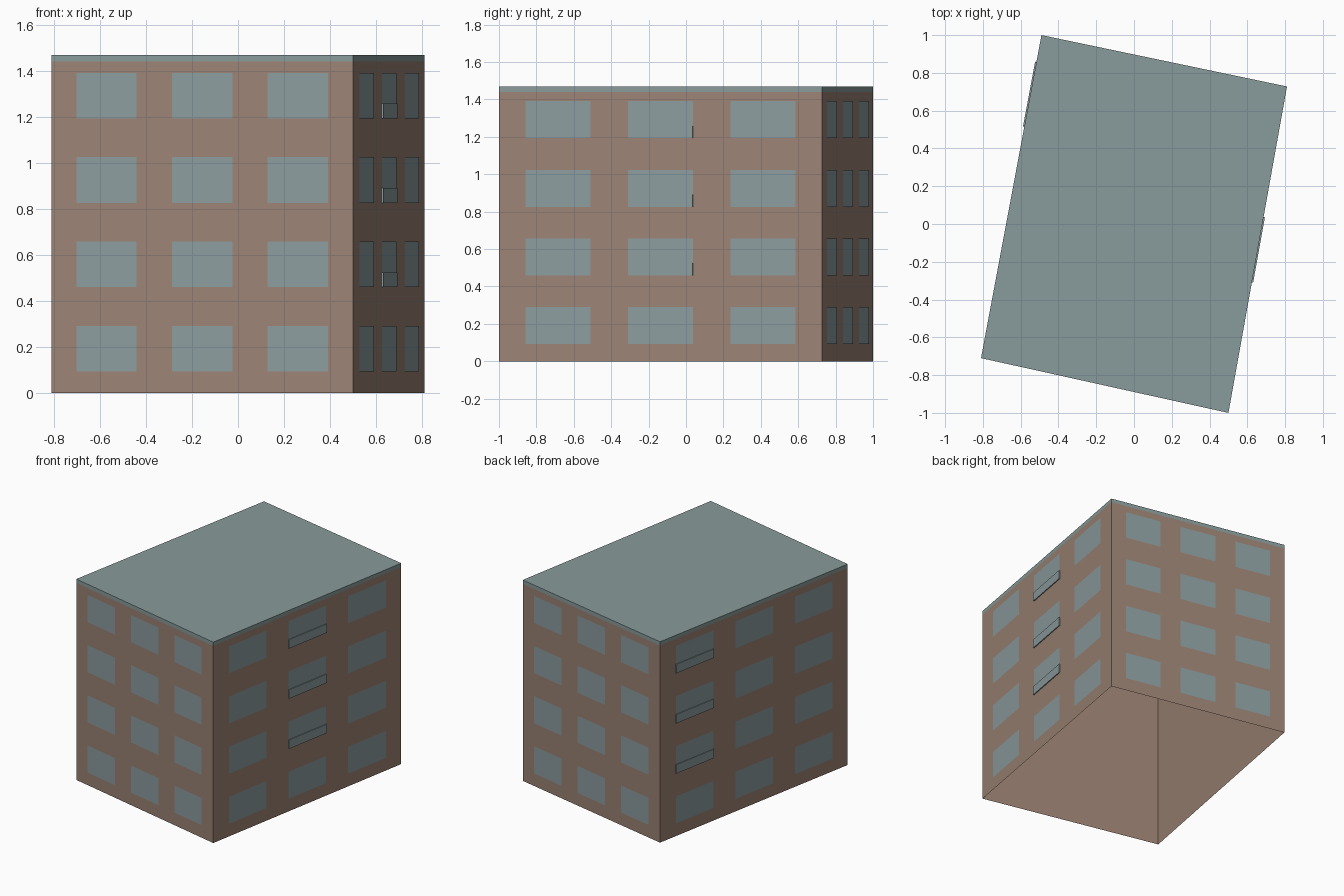
import bpy
import bmesh
from mathutils import Vector

if "Cube" in bpy.data.objects:
    bpy.data.objects.remove(bpy.data.objects["Cube"], do_unlink=True)


def make_material(name, color):
    mat = bpy.data.materials.new(name)
    mat.use_nodes = True
    mat.diffuse_color = (*color, 1)
    mat.node_tree.nodes["Principled BSDF"].inputs["Base Color"].default_value = (*color, 1)
    return mat


BRICK = make_material("brown_wall", (0.33, 0.225, 0.174))
GLASS = make_material("window_glass", (0.265, 0.335, 0.348))
ROOF = make_material("grey_green_roof", (0.25, 0.325, 0.325))

# Footprint, counter-clockwise from the front left of the plan
CORNERS = [Vector(c) for c in ((-0.81, -0.71, 0), (0.5, -1, 0), (0.81, 0.728, 0), (-0.49, 1, 0))]
EAVES, TOP = 1.44, 1.468
COLUMNS = ((0.083, 0.283), (0.4, 0.6), (0.717, 0.917))
FLOORS = [0.093 + 0.3665 * i for i in range(4)]
WINDOW_HEIGHT = 0.198


def finish(name, bm, mat):
    mesh = bpy.data.meshes.new(name)
    bm.to_mesh(mesh)
    bm.free()
    mesh.materials.append(mat)
    obj = bpy.data.objects.new(name, mesh)
    bpy.context.collection.objects.link(obj)
    return obj


def shell(name, low, high, mat, capped):
    """Extruded footprint, open underneath."""
    bm = bmesh.new()
    base = [bm.verts.new(c + Vector((0, 0, low))) for c in CORNERS]
    top = [bm.verts.new(c + Vector((0, 0, high))) for c in CORNERS]
    for i in range(4):
        j = (i + 1) % 4
        bm.faces.new((base[i], base[j], top[j], top[i]))
    if capped:
        bm.faces.new(top)
    return finish(name, bm, mat)


def panel(bm, side, span, low, high, offset, solid=False):
    """Upright rectangle just outside one wall, optionally with edges."""
    a, b = CORNERS[side], CORNERS[(side + 1) % 4]
    along = b - a
    out = Vector((along.y, -along.x, 0)).normalized()
    points = [a + along * t + Vector((0, 0, z))
              for t, z in ((span[0], low), (span[1], low), (span[1], high), (span[0], high))]
    front = [bm.verts.new(p + out * offset) for p in points]
    bm.faces.new(front)
    if solid:
        back = [bm.verts.new(p) for p in points]
        for i in range(4):
            j = (i + 1) % 4
            bm.faces.new((back[i], back[j], front[j], front[i]))


# Walls and roof slab
shell("walls", 0, EAVES, BRICK, False)
shell("roof", EAVES, TOP, ROOF, True)

# Window grid on each wall
for side, label in enumerate(("front", "left", "back", "right")):
    bm = bmesh.new()
    for span in COLUMNS:
        for z in FLOORS:
            panel(bm, side, span, z, z + WINDOW_HEIGHT, 0.002)
    finish(label + "_windows", bm, GLASS)

# Shallow glass guards on the upper floors of the long walls
for side, column, label in ((1, 1, "left"), (3, 0, "right")):
    bm = bmesh.new()
    for z in FLOORS[1:]:
        panel(bm, side, COLUMNS[column], z, z + 0.065, 0.007, True)
    finish(label + "_window_guards", bm, GLASS)
